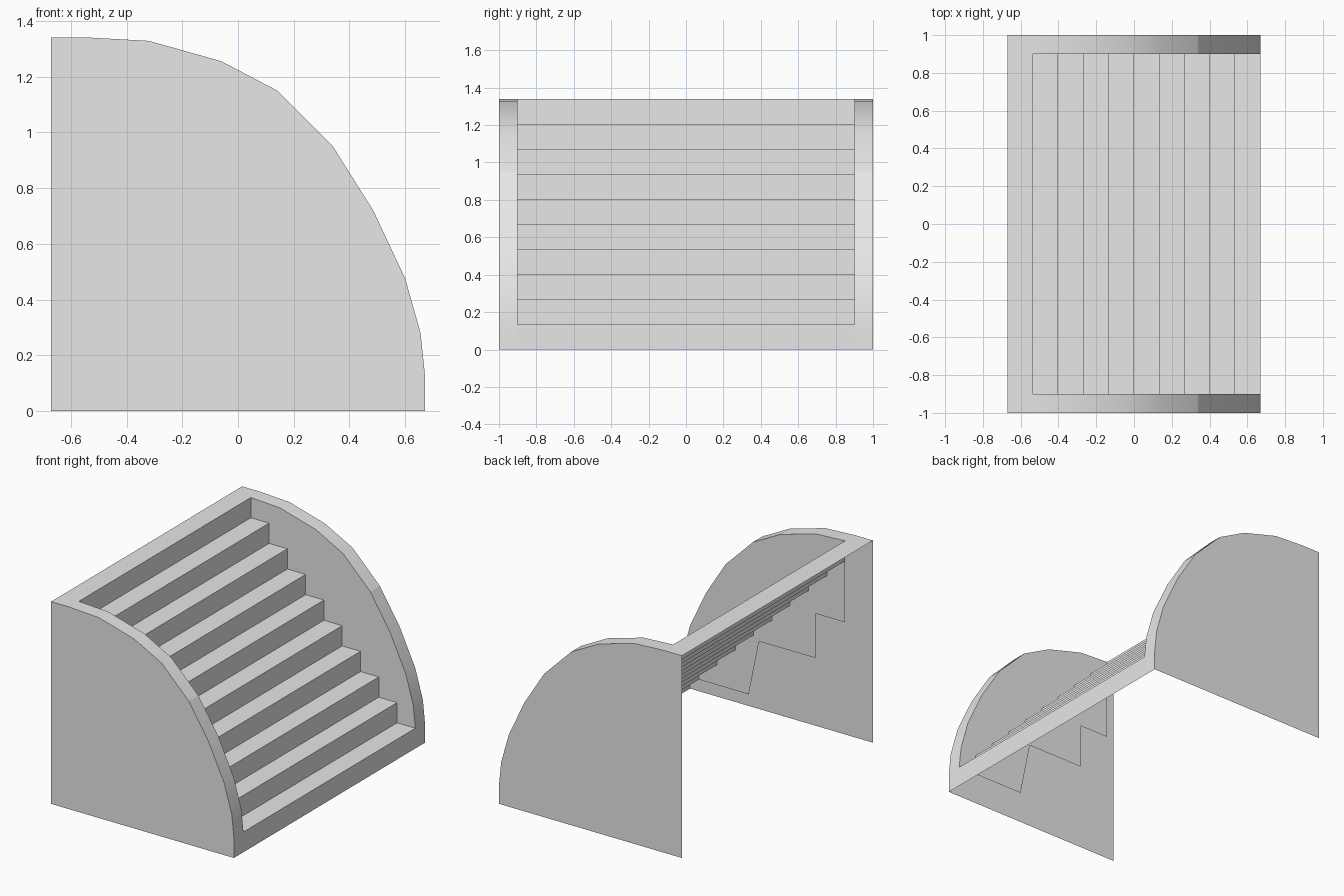
import bpy
import bmesh
import math

cube = bpy.data.objects.get("Cube")
if cube:
    bpy.data.objects.remove(cube)

GREY = (0.8, 0.8, 0.8, 1.0)
grey = bpy.data.materials.new("plain_grey")
grey.use_nodes = True
grey.diffuse_color = GREY
grey.node_tree.nodes["Principled BSDF"].inputs["Base Color"].default_value = GREY

STEP = 0.134
HALF = 0.67
TOP = 1.34
WIDTH_IN, WIDTH_OUT = 0.9, 1.0


def add_object(name, bm):
    mesh = bpy.data.meshes.new(name)
    bm.to_mesh(mesh)
    bm.free()
    mesh.materials.append(grey)
    obj = bpy.data.objects.new(name, mesh)
    bpy.context.collection.objects.link(obj)
    return obj


def panel(name, outline, y, face_plus_y):
    """Flat upright panel; a clockwise outline faces +y."""
    bm = bmesh.new()
    points = outline if face_plus_y else outline[::-1]
    bm.faces.new([bm.verts.new((x, y, z)) for x, z in points])
    return add_object(name, bm)


def strip(name, profile, y0, y1, smooth_angle=None):
    """Sweep an x-z profile along y; smooth it only where bends are gentle."""
    bm = bmesh.new()
    rows = [[bm.verts.new((x, y, z)) for y in (y0, y1)] for x, z in profile]
    for a, b in zip(rows, rows[1:]):
        face = bm.faces.new((a[0], b[0], b[1], a[1]))
        face.smooth = smooth_angle is not None
    if smooth_angle is not None:
        for edge in bm.edges:
            if len(edge.link_faces) == 2:
                at_break = all(abs(v.co.x - BREAK[0]) < 1e-4 for v in edge.verts)
                edge.smooth = edge.calc_face_angle() < smooth_angle and not at_break
    return add_object(name, bm)


# Curved outline of the side walls, in two smooth runs meeting at BREAK
BREAK = (0.34, 0.95)
arc = [(-HALF + STEP, TOP), (-0.32, 1.328), (-0.06, 1.255), (0.14, 1.15), BREAK,
       (0.485, 0.72), (0.60, 0.475), (0.655, 0.28), (HALF, STEP)]
rim = [(-HALF, TOP)] + arc + [(HALF, 0)]

# Outer outline runs to the floor; inner one ends in a jagged edge under the stairs
outer = rim + [(-HALF, 0)]
inner = arc + [(0.17, STEP), (0.095, 0.505), (-0.32, 0.505),
               (-0.32, 0.80), (-HALF + STEP, 0.80)]

# Side walls with their curved rims
for label, side in (("front", -1), ("back", 1)):
    panel(label + "_outer_wall", outer, side * WIDTH_OUT, side > 0)
    panel(label + "_inner_wall", inner, side * WIDTH_IN, side < 0)
    y0, y1 = sorted((side * WIDTH_IN, side * WIDTH_OUT))
    strip(label + "_wall_rim", rim, y0, y1, math.radians(30))

# Stairs: top landing, nine risers and treads, and the lowest kerb
stairs = [(-HALF, TOP)]
for i in range(1, 10):
    x = -HALF + i * STEP
    stairs += [(x, TOP - (i - 1) * STEP), (x, TOP - i * STEP)]
stairs += [(HALF, STEP), (HALF, 0)]
strip("stairs", stairs, -WIDTH_IN, WIDTH_IN)
